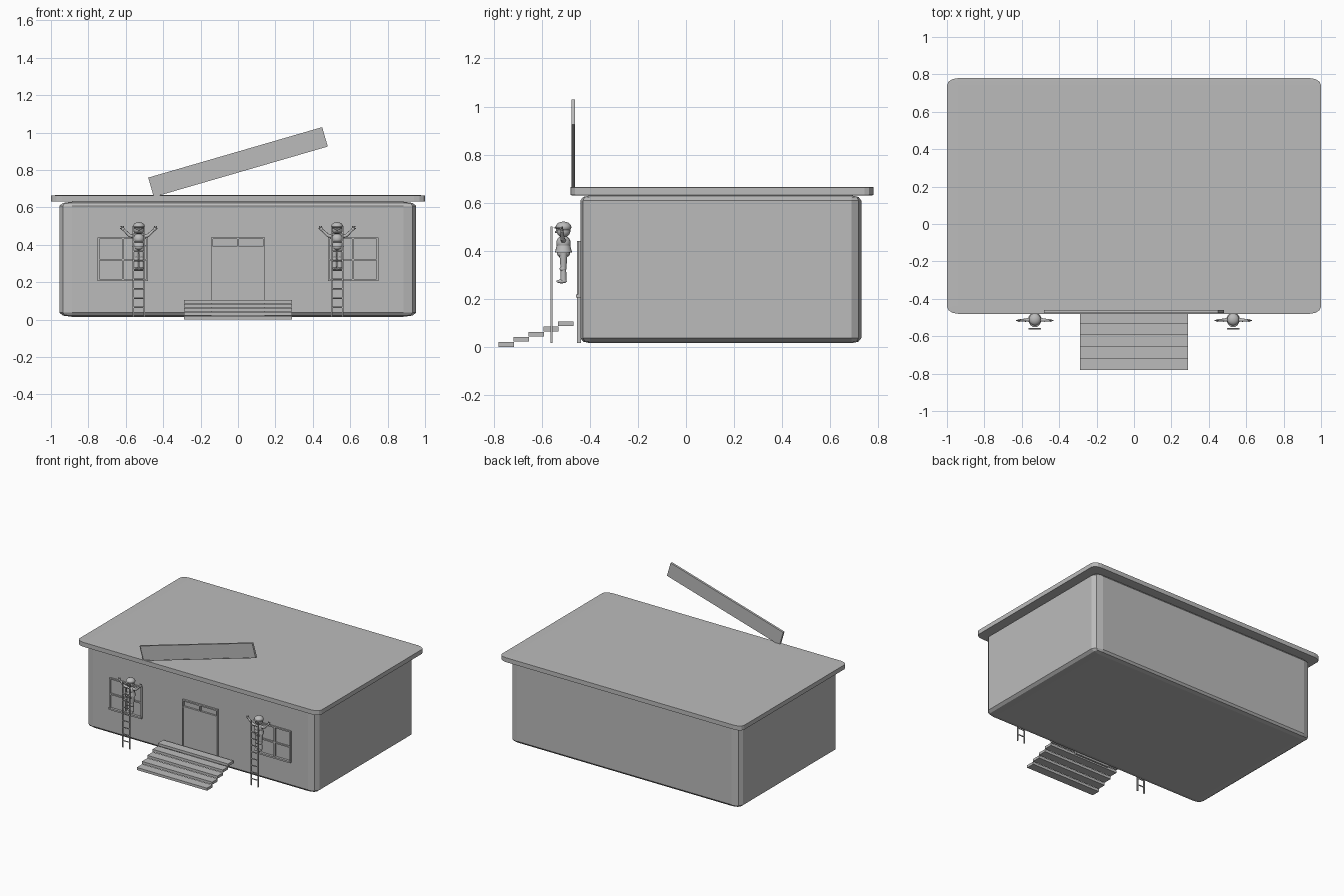
import bpy, bmesh
from math import radians, atan2, hypot
from mathutils import Matrix, Vector

cube = bpy.data.objects.get("Cube")
if cube:
    bpy.data.objects.remove(cube, do_unlink=True)

grey = bpy.data.materials.new("plain grey")
grey.use_nodes = True
grey.diffuse_color = (0.5, 0.5, 0.5, 1)
grey.node_tree.nodes["Principled BSDF"].inputs["Base Color"].default_value = (0.5, 0.5, 0.5, 1)


def finish(bm, name, smooth=False):
    mesh = bpy.data.meshes.new(name)
    bm.to_mesh(mesh)
    bm.free()
    mesh.materials.append(grey)
    ob = bpy.data.objects.new(name, mesh)
    bpy.context.collection.objects.link(ob)
    if smooth:
        bpy.ops.object.select_all(action='DESELECT')
        ob.select_set(True)
        bpy.context.view_layer.objects.active = ob
        bpy.ops.object.shade_smooth_by_angle(angle=radians(40))
    return ob


def add_box(bm, x, y, z):
    """Box from three (low, high) ranges."""
    size = [b - a for a, b in (x, y, z)]
    mid = [(a + b) / 2 for a, b in (x, y, z)]
    bmesh.ops.create_cube(bm, size=1, matrix=Matrix.Translation(mid) @ Matrix.Diagonal((*size, 1)))


def box(name, x, y, z):
    bm = bmesh.new()
    add_box(bm, x, y, z)
    return finish(bm, name)


def rounded_box(name, x, y, z, bevel, segments):
    """Unit cube bevelled first and stretched afterwards."""
    bm = bmesh.new()
    bmesh.ops.create_cube(bm, size=1)
    bmesh.ops.bevel(bm, geom=bm.edges[:], offset=bevel, segments=segments,
                    profile=0.5, affect='EDGES')
    bm.transform(Matrix.Translation([(a + b) / 2 for a, b in (x, y, z)])
                 @ Matrix.Diagonal((*[b - a for a, b in (x, y, z)], 1)))
    return finish(bm, name)


def add_rod(bm, a, b, r1, r2=None, sides=10):
    a, b = Vector(a), Vector(b)
    turn = (b - a).to_track_quat('Z', 'Y').to_matrix().to_4x4()
    bmesh.ops.create_cone(bm, cap_ends=True, segments=sides, radius1=r1,
                          radius2=r1 if r2 is None else r2, depth=(b - a).length,
                          matrix=Matrix.Translation((a + b) / 2) @ turn)


def add_ball(bm, centre, radii):
    bmesh.ops.create_uvsphere(bm, u_segments=16, v_segments=10, radius=1,
                              matrix=Matrix.Translation(centre) @ Matrix.Diagonal((*radii, 1)))


# Building and roof
rounded_box("house_body", (-0.955, 0.952), (-0.44, 0.73), (0.015, 0.63), 0.035, 2)
rounded_box("roof_slab", (-1, 1), (-0.48, 0.78), (0.63, 0.665), 0.03, 3)

# Entrance steps
for i in range(5):
    y = -0.78 + 0.062 * i
    box(f"step_{i + 1}", (-0.29, 0.29), (y, y + 0.064), (0.0215 * i, 0.0215 * i + 0.019))

# Door with a glazed strip above
box("door_panel", (-0.137, 0.135), (-0.453, -0.438), (0.015, 0.382))
bm = bmesh.new()
for x in (-0.145, 0.135):
    add_box(bm, (x, x + 0.01), (-0.454, -0.438), (0.015, 0.44))
for z in (0.382, 0.43):
    add_box(bm, (-0.145, 0.145), (-0.454, -0.438), (z, z + 0.01))
add_box(bm, (-0.005, 0.005), (-0.454, -0.438), (0.382, 0.44))
finish(bm, "door_frame")

# Windows, ladders and workers, one set on each side
for side, s in (("right", -1), ("left", 1)):
    wx = s * 0.615
    bm = bmesh.new()
    for dx in (-0.13, 0, 0.13):
        add_box(bm, (wx + dx - 0.005, wx + dx + 0.005), (-0.45, -0.438), (0.21, 0.44))
    for z in (0.32, 0.435):
        add_box(bm, (wx - 0.135, wx + 0.135), (-0.45, -0.438), (z - 0.005, z + 0.005))
    finish(bm, side + "_window_frame")
    box(side + "_window_sill", (wx - 0.135, wx + 0.135), (-0.458, -0.438), (0.205, 0.217))

    # Ladder
    cx = s * 0.53
    bm = bmesh.new()
    for dx in (-0.029, 0.029):
        add_box(bm, (cx + dx - 0.004, cx + dx + 0.004), (-0.564, -0.556), (0.015, 0.5))
    for i in range(9):
        z = 0.065 + 0.05 * i
        add_rod(bm, (cx - 0.029, -0.56, z), (cx + 0.029, -0.56, z), 0.004, sides=8)
    finish(bm, side + "_ladder")

    # Worker: torso and flared jacket hem
    cy = -0.51
    bm = bmesh.new()
    add_ball(bm, (cx, cy, 0.432), (0.03, 0.03, 0.03))
    add_rod(bm, (cx, cy, 0.392), (cx, cy, 0.425), 0.036, 0.027, 16)
    add_ball(bm, (cx, cy, 0.388), (0.027, 0.027, 0.018))
    finish(bm, side + "_worker_torso", True)

    # Head with nose and eyes
    bm = bmesh.new()
    add_ball(bm, (cx, cy, 0.482), (0.028, 0.029, 0.027))
    add_ball(bm, (cx, cy - 0.03, 0.478), (0.005, 0.006, 0.005))
    for dx in (-0.01, 0.01):
        add_ball(bm, (cx + dx, cy - 0.025, 0.487), (0.006, 0.005, 0.006))
    finish(bm, side + "_worker_head", True)

    # Hard hat
    bm = bmesh.new()
    add_ball(bm, (cx, cy, 0.498), (0.032, 0.033, 0.023))
    add_ball(bm, (cx, cy - 0.008, 0.495), (0.032, 0.034, 0.004))
    finish(bm, side + "_worker_hat", True)

    # Raised arms and open hands
    bm = bmesh.new()
    for d in (-1, 1):
        shoulder = (cx + d * 0.022, cy, 0.442)
        elbow = (cx + d * 0.05, cy - 0.004, 0.45)
        wrist = (cx + d * 0.085, cy - 0.006, 0.484)
        add_rod(bm, shoulder, elbow, 0.011, 0.009)
        add_ball(bm, elbow, (0.009, 0.009, 0.009))
        add_rod(bm, elbow, wrist, 0.009, 0.006)
        add_ball(bm, wrist, (0.009, 0.007, 0.009))
        for tip in ((0.1, 0.488), (0.096, 0.5), (0.083, 0.501)):
            add_rod(bm, wrist, (cx + d * tip[0], cy - 0.006, tip[1]), 0.004, 0.003, 8)
    finish(bm, side + "_worker_arms", True)

    # Legs and boots
    bm = bmesh.new()
    for d in (-1, 1):
        lx = cx + d * 0.014
        add_rod(bm, (lx, cy, 0.325), (lx, cy, 0.39), 0.012, 0.017)
        add_ball(bm, (lx, cy - 0.002, 0.325), (0.013, 0.014, 0.013))
        add_rod(bm, (lx, cy, 0.275), (lx, cy, 0.325), 0.013, 0.011)
        add_ball(bm, (lx, cy - 0.008, 0.272), (0.012, 0.022, 0.008))
    finish(bm, side + "_worker_legs", True)

# Tilted board above the front edge of the roof, with a thin raised rim
tilt = atan2(0.27, 0.93)
half = hypot(0.93, 0.27) / 2
bm = bmesh.new()
add_box(bm, (-half, half), (-0.474, -0.461), (-0.054, 0.054))
for z in (-0.054, 0.05):
    add_box(bm, (-half, half), (-0.477, -0.47), (z, z + 0.004))
for x in (-half, half - 0.004):
    add_box(bm, (x, x + 0.004), (-0.477, -0.47), (-0.054, 0.054))
bm.transform(Matrix.Translation((0, 0, 0.842)) @ Matrix.Rotation(-tilt, 4, 'Y'))
finish(bm, "tilted_board")
